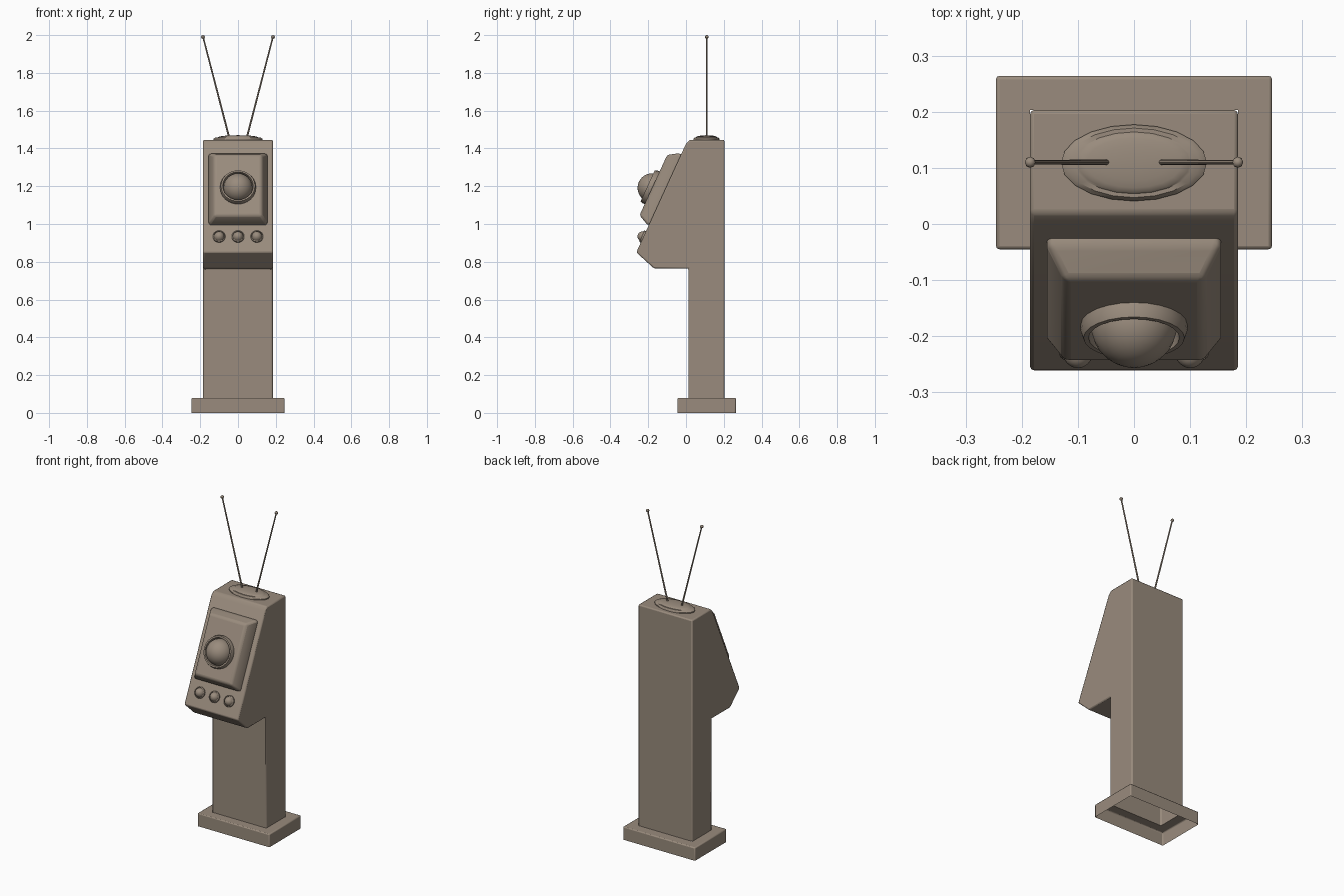
import bpy, bmesh, math
from mathutils import Matrix, Vector

cube = bpy.data.objects.get("Cube")
if cube:
    bpy.data.objects.remove(cube, do_unlink=True)

# One taupe paint for everything
TAUPE = (0.32, 0.26, 0.205, 1)
paint = bpy.data.materials.new("taupe_paint")
paint.use_nodes = True
paint.diffuse_color = TAUPE
bsdf = next(n for n in paint.node_tree.nodes if n.type == 'BSDF_PRINCIPLED')
bsdf.inputs["Base Color"].default_value = TAUPE


def finish(name, bm, matrix=Matrix(), bevel=0, segments=2):
    bmesh.ops.recalc_face_normals(bm, faces=bm.faces)
    mesh = bpy.data.meshes.new(name)
    bm.to_mesh(mesh)
    bm.free()
    mesh.materials.append(paint)
    ob = bpy.data.objects.new(name, mesh)
    bpy.context.collection.objects.link(ob)
    ob.matrix_world = matrix
    if bevel:
        mod = ob.modifiers.new("rounded_edges", 'BEVEL')
        mod.width, mod.segments = bevel, segments
        mod.limit_method = 'ANGLE'
    bpy.ops.object.select_all(action='DESELECT')
    ob.select_set(True)
    bpy.context.view_layer.objects.active = ob
    bpy.ops.object.shade_smooth_by_angle(angle=math.radians(40))
    return ob


def loft(bm, loops):
    rings = [[bm.verts.new(p) for p in loop] for loop in loops]
    for a, b in zip(rings, rings[1:]):
        for i in range(len(a)):
            j = (i + 1) % len(a)
            bm.faces.new((a[i], a[j], b[j], b[i]))
    return rings


def rect(half, y0, y1, z):
    return [(-half, y0, z), (half, y0, z), (half, y1, z), (-half, y1, z)]


def lathe(name, profile, matrix, sides=20, scale_y=1):
    bm = bmesh.new()
    angles = [2 * math.pi * i / sides for i in range(sides)]
    loft(bm, [[(r * math.cos(a), r * scale_y * math.sin(a), z) for a in angles]
              for r, z in profile])
    bmesh.ops.remove_doubles(bm, verts=bm.verts, dist=0.0001)
    return finish(name, bm, matrix)


def dome(radius, height, steps=8):
    return [(radius * math.cos(t), height * math.sin(t))
            for t in (math.pi / 2 * i / steps for i in range(steps + 1))]


# Hollow plinth, open underneath and into the column
bm = bmesh.new()
loft(bm, [rect(0.246, -0.045, 0.264, 0), rect(0.246, -0.045, 0.264, 0.08),
          rect(0.185, 0.012, 0.203, 0.08)])
finish("plinth", bm, bevel=0.006)

# Column and overhanging head, one side profile pulled across the width
BACK = 0.203
side = [(0.012, 0.08), (0.012, 0.765), (-0.17, 0.765), (-0.263, 0.85),
        (0.0, 1.425), (0.02, 1.445), (BACK, 1.445), (BACK, 0.08)]
bm = bmesh.new()
ends = loft(bm, [[(x, y, z) for y, z in side] for x in (-0.185, 0.185)])
for end in ends:
    bm.faces.new(end)
foot = [f for f in bm.faces if all(v.co.z < 0.1 for v in f.verts)]
bmesh.ops.delete(bm, geom=foot, context='FACES')
finish("column_and_head", bm, bevel=0.007)

# Frame of the sloping face: local x across, y up the slope, z outward
low, high = Vector((0, -0.263, 0.85)), Vector((0, 0.0, 1.425))
up = (high - low).normalized()
out = Vector((1, 0, 0)).cross(up)
turn = Matrix((Vector((1, 0, 0)), up, out)).transposed().to_4x4()


def on_slope(x, z, rise=0):
    spot = low.lerp(high, (z - low.z) / (high.z - low.z))
    return Matrix.Translation(spot + out * rise + Vector((x, 0, 0))) @ turn


# Raised tapered panel
PANEL_RISE = 0.066
bm = bmesh.new()
rings = loft(bm, [rect(0.155, -0.206, 0.206, -0.005),
                  rect(0.155, -0.206, 0.206, 0.012),
                  rect(0.124, -0.18, 0.172, PANEL_RISE)])
bm.faces.new(rings[-1])
finish("raised_panel", bm, on_slope(0, 1.182), bevel=0.012, segments=3)

# Large lens in its collar
lens_place = on_slope(0, 1.164, PANEL_RISE)
lathe("lens_collar", [(0.095, -0.005), (0.095, 0.012), (0.09, 0.026), (0.081, 0.026),
                      (0.077, 0.0)], lens_place, sides=24)
lathe("lens", dome(0.077, 0.077), lens_place, sides=24)

# Three round buttons in thin collars
for label, x in (("right", -0.1), ("middle", 0), ("left", 0.1)):
    place = on_slope(x, 0.932)
    lathe(label + "_button_collar", [(0.033, -0.004), (0.033, 0.008), (0.028, 0.012),
                                     (0.026, 0.0)], place)
    lathe(label + "_button", dome(0.028, 0.032, 6), place)

# Oval antenna mount on the roof
lathe("antenna_mount", [(0.13, -0.004), (0.13, 0.006), (0.118, 0.014)] +
      [(r, z + 0.014) for r, z in dome(0.105, 0.011, 5)],
      Matrix.Translation((0, 0.109, 1.445)), scale_y=0.525)

# Pair of splayed antennas with small tips
for label, s in (("left", 1), ("right", -1)):
    start, end = Vector((s * 0.046, 0.11, 1.455)), Vector((s * 0.185, 0.11, 1.99))
    aim = (end - start).to_track_quat('Z', 'Y').to_matrix().to_4x4()
    lathe(label + "_antenna", [(0.005, 0), (0.004, (end - start).length)],
          Matrix.Translation(start) @ aim, sides=8)
    bm = bmesh.new()
    bmesh.ops.create_uvsphere(bm, u_segments=8, v_segments=6, radius=0.01)
    finish(label + "_antenna_tip", bm, Matrix.Translation(end) @ aim)
